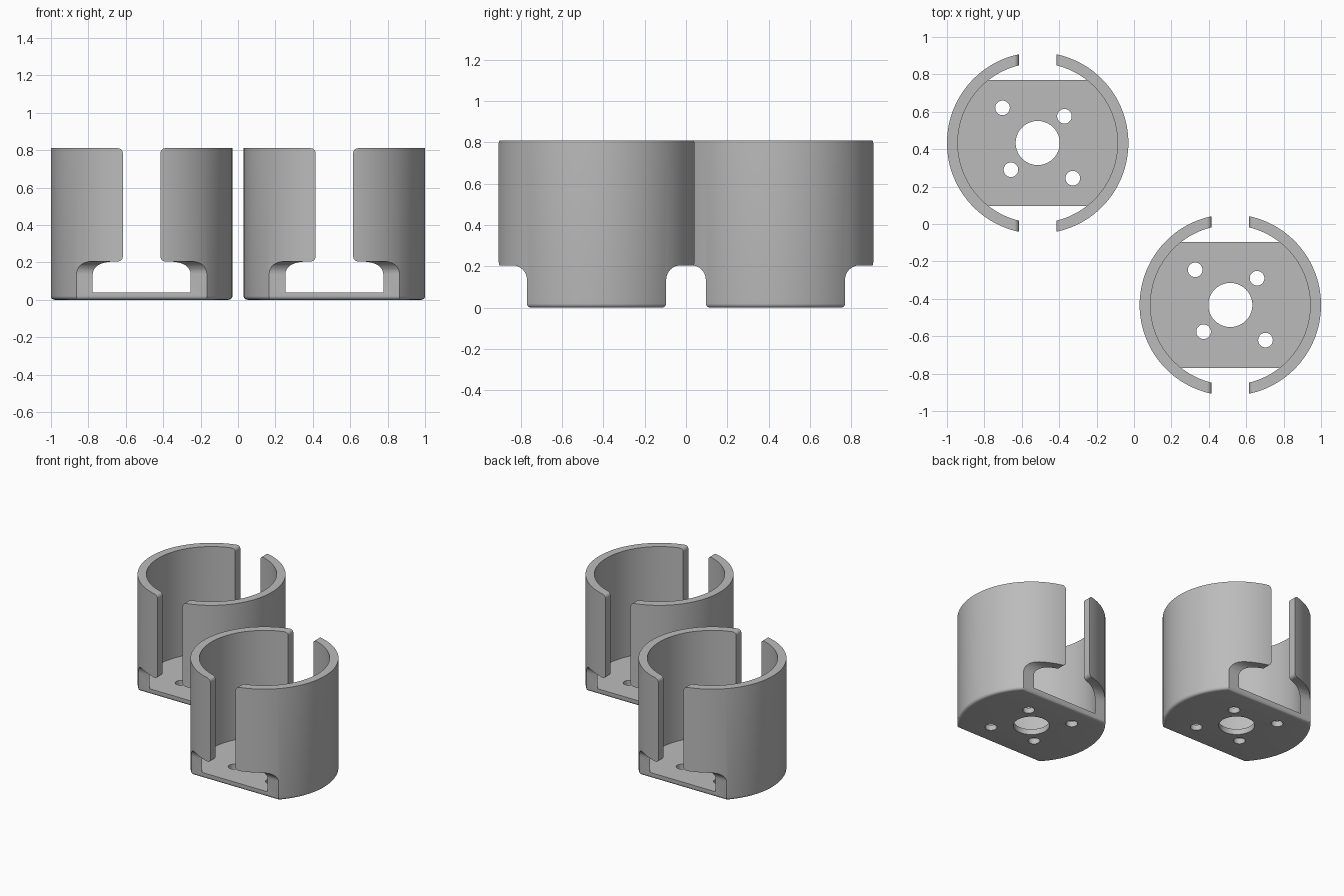
import bpy, bmesh, math
from mathutils import Vector

if "Cube" in bpy.data.objects:
    bpy.data.objects.remove(bpy.data.objects["Cube"])

R_OUT, R_IN, HEIGHT, FLOOR = 0.485, 0.427, 0.81, 0.04
FLAT, UNDER = 0.337, 0.205      # flat side offset, top of the undercut
SLOT, ROUND = 0.101, 0.025      # slot half width, slot corner radius

grey = bpy.data.materials.new("grey plastic")
grey.diffuse_color = (0.5, 0.5, 0.5, 1)
grey.use_nodes = True
grey.node_tree.nodes["Principled BSDF"].inputs["Base Color"].default_value = grey.diffuse_color


def arc(cx, cy, r, a0, a1, n=8):
    return [(cx + r * math.cos(math.radians(a0 + (a1 - a0) * i / n)),
             cy + r * math.sin(math.radians(a0 + (a1 - a0) * i / n))) for i in range(n + 1)]


def finish(name, bm):
    bmesh.ops.recalc_face_normals(bm, faces=bm.faces)
    mesh = bpy.data.meshes.new(name)
    bm.to_mesh(mesh)
    bm.free()
    obj = bpy.data.objects.new(name, mesh)
    bpy.context.collection.objects.link(obj)
    return obj


def lathe(name, profile, n=128):
    bm = bmesh.new()
    rings = []
    for r, z in profile:
        if r == 0:
            rings.append([bm.verts.new((0, 0, z))] * n)
        else:
            rings.append([bm.verts.new((r * math.cos(math.tau * i / n),
                                        r * math.sin(math.tau * i / n), z)) for i in range(n)])
    for a, b in zip(rings, rings[1:]):
        for i in range(n):
            j = (i + 1) % n
            bm.faces.new(list(dict.fromkeys((a[i], a[j], b[j], b[i]))))
    return finish(name, bm)


def prism(name, points, to_3d, direction):
    bm = bmesh.new()
    face = bm.faces.new([bm.verts.new(to_3d(u, v)) for u, v in points])
    ext = bmesh.ops.extrude_face_region(bm, geom=[face])
    bmesh.ops.translate(bm, vec=Vector(direction),
                        verts=[g for g in ext["geom"] if isinstance(g, bmesh.types.BMVert)])
    return finish(name, bm)


# Cup body: turned profile with a rounded bottom edge
f = 0.02
cup = lathe("motor_cup", [(0, 0)] + arc(R_OUT - f, f, f, -90, 0, 5) +
            [(R_OUT, HEIGHT), (R_IN, HEIGHT), (R_IN, FLOOR), (0, FLOOR)])

cutters = []

# Vertical slot through both walls, flared at its corners
half = ([(SLOT + ROUND, 0.12)] + arc(SLOT + ROUND, UNDER + ROUND, ROUND, 270, 180) +
        arc(SLOT + ROUND, HEIGHT - ROUND, ROUND, 180, 90) + [(SLOT + ROUND, HEIGHT + 0.1)])
cutters.append(prism("slot_cutter", half + [(-x, z) for x, z in reversed(half)],
                     lambda x, z: (x, -0.6, z), (0, 1.2, 0)))

# Undercuts leaving flat sides at the front and back
c = 0.07
under = ([(0.7, -0.1), (FLAT - f, -0.1)] + arc(FLAT - f, f, f, -90, 0, 5) +
         arc(FLAT + c, UNDER - c, c, 180, 90) + [(0.7, UNDER)])
for s in (-1, 1):
    cutters.append(prism("undercut_cutter", under, lambda y, z, s=s: (-0.6, s * y, z), (1.2, 0, 0)))

# Shaft hole and four screw holes
for x, y, r in ((0, 0, 0.118), (-0.188, 0.188, 0.039), (0.143, 0.143, 0.039),
                (-0.143, -0.143, 0.039), (0.188, -0.188, 0.039)):
    cutters.append(prism("hole_cutter", arc(x, y, r, 0, 360, 40)[:-1],
                         lambda u, v: (u, v, -0.1), (0, 0, 0.2)))

for cutter in cutters:
    mod = cup.modifiers.new("cut", 'BOOLEAN')
    mod.operation, mod.solver, mod.object = 'DIFFERENCE', 'EXACT', cutter
    cutter.hide_render = True

# Bake the cuts and drop the helpers
dg = bpy.context.evaluated_depsgraph_get()
mesh = bpy.data.meshes.new_from_object(cup.evaluated_get(dg))
cup.modifiers.clear()
cup.data = mesh
for cutter in cutters:
    bpy.data.objects.remove(cutter)
mesh.materials.clear()
mesh.materials.append(grey)

bpy.ops.object.select_all(action='DESELECT')
cup.select_set(True)
bpy.context.view_layer.objects.active = cup
bpy.ops.object.shade_smooth_by_angle(angle=math.radians(30))

# Two identical cups, set diagonally
cup.name = "back_left_cup"
cup.location = (-0.515, 0.433, 0)
twin = cup.copy()
twin.data = cup.data.copy()
twin.name = "front_right_cup"
twin.location = (0.515, -0.433, 0)
bpy.context.collection.objects.link(twin)
